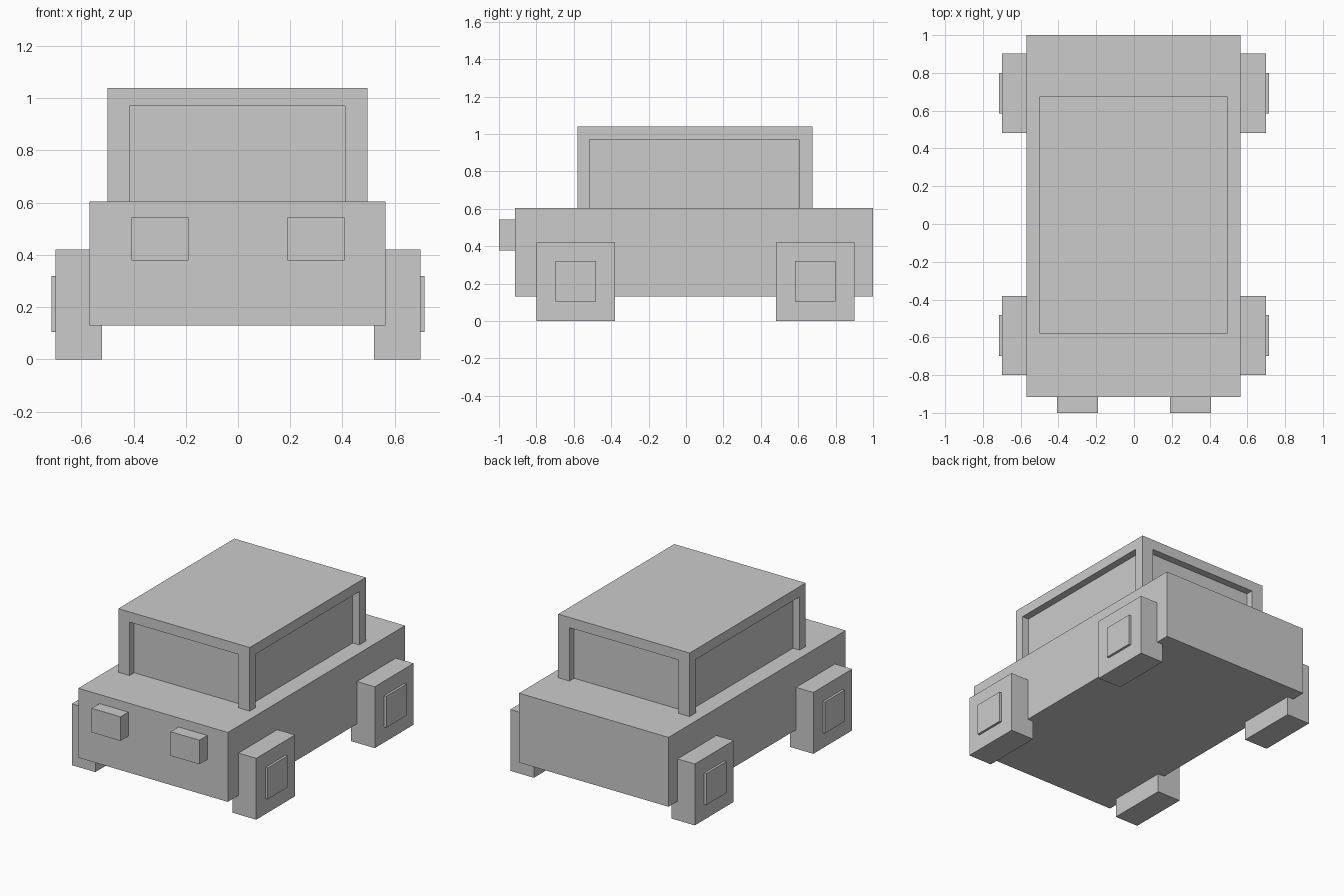
import bpy

if "Cube" in bpy.data.objects:
    bpy.data.objects.remove(bpy.data.objects["Cube"], do_unlink=True)

grey = bpy.data.materials.new("plain grey")
grey.use_nodes = True
colour = (0.6, 0.6, 0.6, 1)
grey.diffuse_color = colour
grey.node_tree.nodes["Principled BSDF"].inputs["Base Color"].default_value = colour


def box(name, x, y, z):
    """Flat-sided box given by its (low, high) range on each axis."""
    ranges = (x, y, z)
    bpy.ops.mesh.primitive_cube_add(size=1, location=[(a + b) / 2 for a, b in ranges])
    obj = bpy.context.object
    obj.name = name
    obj.scale = [b - a for a, b in ranges]
    bpy.ops.object.transform_apply(location=False, rotation=False, scale=True)
    obj.data.materials.append(grey)
    return obj


# Main body
BODY_TOP = 0.605
box("body", (-0.568, 0.564), (-0.915, 1.0), (0.13, BODY_TOP))

# Cabin: roof slab, recessed windows and corner pillars
X0, X1, Y0, Y1 = -0.5, 0.495, -0.58, 0.675
ROOF_BOTTOM, RECESS = 0.97, 0.05
box("roof", (X0, X1), (Y0, Y1), (ROOF_BOTTOM, 1.04))
box("cabin_windows", (X0 + RECESS, X1 - RECESS), (Y0 + RECESS, Y1 - RECESS),
    (BODY_TOP, ROOF_BOTTOM))
for side, x in (("right", (X0, X0 + 0.085)), ("left", (X1 - 0.085, X1))):
    for end, y in (("front", (Y0, Y0 + 0.065)), ("rear", (Y1 - 0.07, Y1))):
        box(f"{end}_{side}_pillar", x, y, (BODY_TOP, ROOF_BOTTOM))

# Square wheels with hubs, and headlights
for side, s in (("right", -1), ("left", 1)):
    for end, y in (("front", -0.59), ("rear", 0.692)):
        box(f"{end}_{side}_wheel", sorted((s * 0.52, s * 0.698)),
            (y - 0.21, y + 0.21), (0, 0.42))
        box(f"{end}_{side}_hub", sorted((s * 0.65, s * 0.714)),
            (y - 0.108, y + 0.108), (0.105, 0.32))
    box(f"{side}_headlight", sorted((s * 0.19, s * 0.408)), (-1.0, -0.9), (0.378, 0.543))
